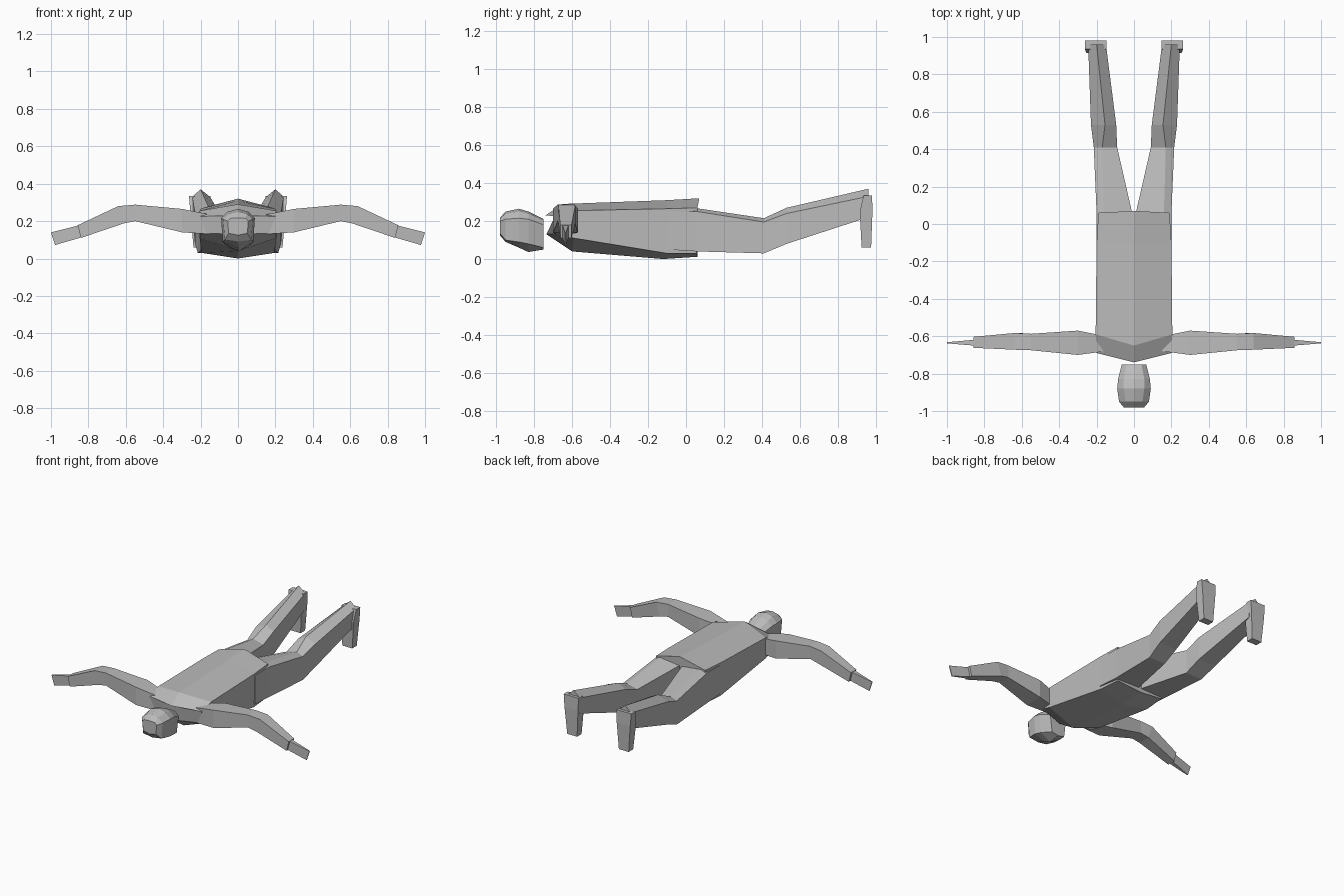
import bpy, bmesh

if "Cube" in bpy.data.objects:
    bpy.data.objects.remove(bpy.data.objects["Cube"])

grey = bpy.data.materials.new("plain_grey")
grey.diffuse_color = (0.5, 0.5, 0.5, 1)
grey.use_nodes = True
grey.node_tree.nodes["Principled BSDF"].inputs["Base Color"].default_value = grey.diffuse_color


def loft(name, rings, side=1):
    """Skin closed rings of (x, y, z) points, cap both ends, flat shaded."""
    bm = bmesh.new()
    vs = [[bm.verts.new((x * side, y, z)) for x, y, z in r] for r in rings]
    n = len(vs[0])
    for a, b in zip(vs, vs[1:]):
        for i in range(n):
            j = (i + 1) % n
            bm.faces.new((a[i], a[j], b[j], b[i]))
    bm.faces.new(vs[0])
    bm.faces.new(vs[-1])
    bmesh.ops.recalc_face_normals(bm, faces=bm.faces)
    mesh = bpy.data.meshes.new(name)
    bm.to_mesh(mesh)
    bm.free()
    mesh.materials.append(grey)
    ob = bpy.data.objects.new(name, mesh)
    bpy.context.collection.objects.link(ob)
    return ob


def whole(half):
    """Mirror a half ring whose first and last points lie on x = 0."""
    return half + [(-x, y, z) for x, y, z in reversed(half[1:-1])]


# Torso: ridged back, keeled chest, sloping shoulders
loft("torso", [whole(r) for r in (
    [(0, -.74, .23), (.2, -.69, .225), (.2, -.67, .135), (0, -.735, .13)],
    [(0, -.65, .29), (.205, -.59, .255), (.205, -.59, .11), (0, -.6, .04)],
    [(0, -.10, .31), (.2, -.10, .265), (.195, -.10, .03), (0, -.12, 0)],
    [(0, .07, .32), (.19, .06, .27), (.18, .055, .03), (0, .06, .012)],
)])

# Head: crown toward -y, face turned down
def head_ring(y, top, ax, az, ux, uz, lx, lz, bottom):
    return whole([(0, y, top), (ax, y, az), (ux, y, uz), (lx, y, lz), (0, y, bottom)])

loft("head", [head_ring(*r) for r in (
    (-.98, .217, .04, .215, .055, .20, .05, .135, .125),
    (-.95, .250, .045, .24, .08, .21, .07, .10, .09),
    (-.88, .265, .055, .25, .09, .215, .082, .09, .06),
    (-.83, .250, .055, .24, .085, .21, .075, .08, .037),
    (-.75, .210, .04, .205, .065, .18, .05, .06, .05),
)])


# Cross-sections for the limbs
def leg_ring(y, xi, xo, xr, zs, zr, zb):
    return [(xi, y, zs), (xr, y, zr), (xo, y, zs), (xo, y, zb), (xi, y, zb)]


def arm_ring(xt, zt, xb, zb, y0, y1):
    return [(xt, y0, zt), (xt, y1, zt), (xb, y1, zb), (xb, y0, zb)]


def foot_ring(z, x0, x1, y0, y1):
    return [(x0, y0, z), (x1, y0, z), (x1, y1, z), (x0, y1, z)]


for side, word in ((1, "right"), (-1, "left")):
    # Leg: hip, thigh, bent knee, ankle
    loft(word + "_leg", [leg_ring(*r) for r in (
        (-.10, .02, .200, .15, .25, .255, .05),
        (.06, .01, .200, .16, .25, .267, .04),
        (.41, .09, .215, .17, .195, .215, .03),
        (.53, .095, .23, .155, .24, .27, .08),
        (.96, .15, .245, .20, .33, .37, .22),
    )], side)
    # Foot: toes hang down
    loft(word + "_foot", [foot_ring(*r) for r in (
        (.335, .147, .262, .935, .98),
        (.25, .15, .255, .915, .982),
        (.06, .162, .238, .925, .975),
    )], side)
    # Arm: shoulder, elbow, wrist
    loft(word + "_arm", [arm_ring(*r) for r in (
        (.15, .235, .15, .13, -.68, -.60),
        (.30, .265, .30, .14, -.70, -.57),
        (.55, .288, .55, .20, -.675, -.587),
        (.64, .28, .61, .188, -.672, -.583),
        (.857, .178, .84, .11, -.662, -.603),
    )], side)
    # Hand: thin tapering wedge
    loft(word + "_hand", [arm_ring(*r) for r in (
        (.83, .182, .82, .118, -.652, -.617),
        (1.0, .14, .978, .072, -.638, -.632),
    )], side)
